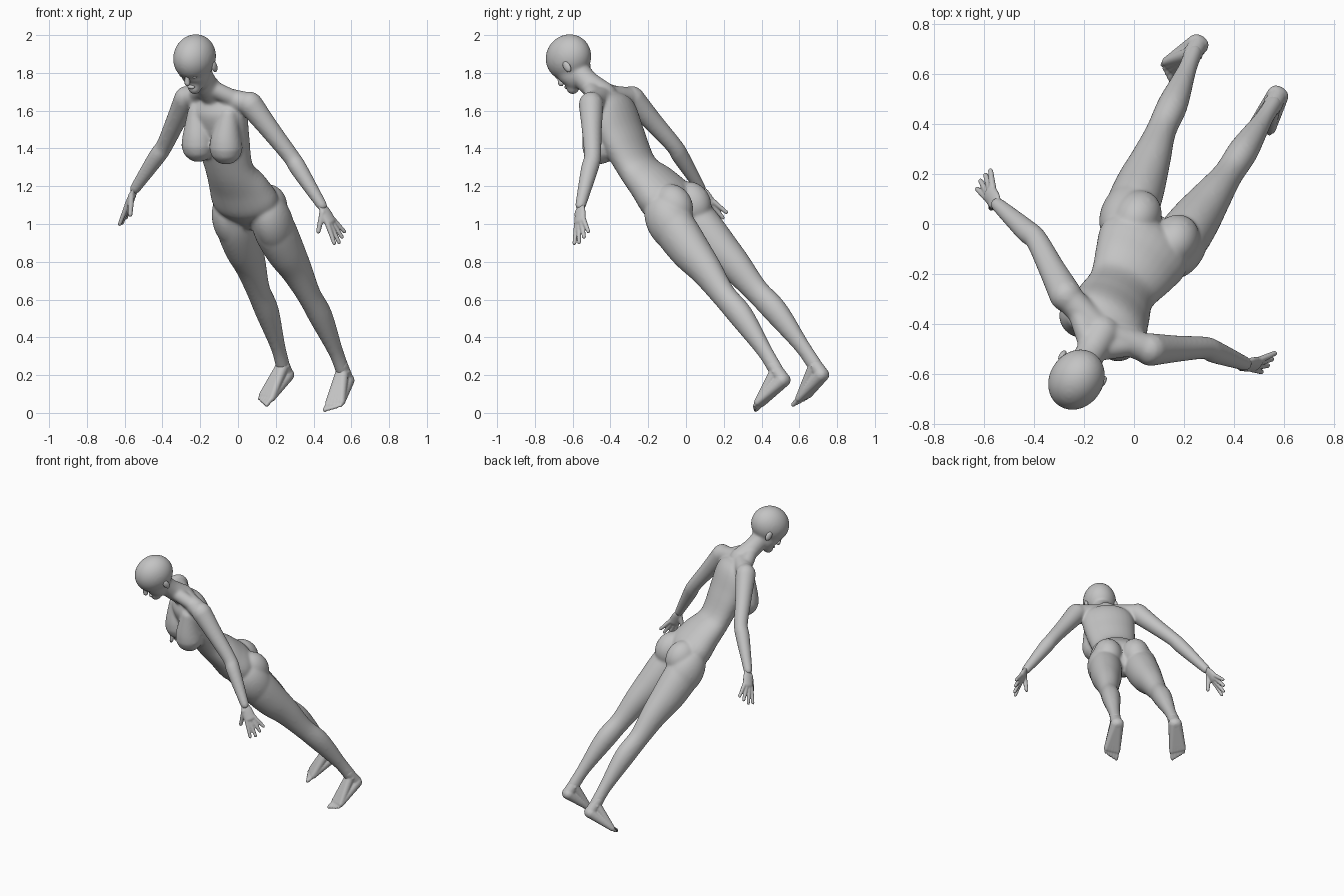
import bpy, bmesh, math
from mathutils import Vector, Matrix

old = bpy.data.objects.get("Cube")
if old:
    bpy.data.objects.remove(old, do_unlink=True)

skin = bpy.data.materials.new("plain grey")
skin.use_nodes = True
grey = (.55, .55, .55, 1)
skin.diffuse_color = grey
skin.node_tree.nodes["Principled BSDF"].inputs["Base Color"].default_value = grey

bm = bmesh.new()
segments = 28
sideways = Vector((1, 0, 0))
backward = Vector((0, 1, 0))
upward = Vector((0, 0, 1))

# The whole figure leans forward and turns about its feet
left = Vector((.84, -.54, -.075)).normalized()
up = Vector((-.256, -.512, .82))
up = (up - left * up.dot(left)).normalized()
pose = Matrix((left, up.cross(left), up)).transposed()


def middle(y, z):
    return Vector((0, y, z))


def spline(rows, steps=5):
    """Smooth curve through all rows, ends included."""
    padded = [rows[0] * 2 - rows[1], *rows, rows[-1] * 2 - rows[-2]]
    curve = []
    for before, start, end, after in zip(padded, padded[1:], padded[2:], padded[3:]):
        leave, arrive = (end - before) / 2, (after - start) / 2
        for step in range(steps):
            t = step / steps
            ease = t * t * (3 - 2 * t)
            curve.append(start.lerp(end, ease) + leave * t * (1 - t) ** 2
                         - arrive * t * t * (1 - t))
    return curve + [rows[-1]]


def tube(rows, flat=1, across=sideways):
    """Rounded loft of ellipses through (point, half width) rows."""
    centres = spline([point for point, width in rows])
    widths = [row.x for row in spline([sideways * width for point, width in rows])]
    heading = [(b - a).normalized() for a, b in zip(centres, centres[1:])]
    heading.append(heading[-1])
    rings = list(zip(centres, heading, widths))

    def cap(ring, sign):
        centre, along, width = ring
        reach = width * min(flat, 1) * sign
        return [(centre + along * reach * math.sin(angle), along, width * math.cos(angle))
                for angle in (.5, 1, 1.3)]

    rings = cap(rings[0], -1)[::-1] + rings + cap(rings[-1], 1)
    loops = []
    for centre, along, width in rings:
        wide = (across - along * across.dot(along)).normalized()
        deep = along.cross(wide) * flat
        loop = []
        for index in range(segments):
            angle = math.tau * index / segments
            offset = wide * math.cos(angle) + deep * math.sin(angle)
            loop.append(bm.verts.new(centre + offset * width))
        loops.append(loop)
    for lower, upper in zip(loops, loops[1:]):
        for index in range(segments):
            after = (index + 1) % segments
            bm.faces.new((lower[index], lower[after], upper[after], upper[index]))
    bm.faces.new(loops[0][::-1])
    bm.faces.new(loops[-1])


def rod(start, end, first, last):
    tube([(start, first), (end, last)], across=Vector((.3, .9, .2)))


def ball(centre, size):
    place = Matrix.Translation(centre) @ Matrix.Diagonal((*size, 1))
    bmesh.ops.create_uvsphere(bm, u_segments=28, v_segments=18, radius=1, matrix=place)


def mirror_half():
    half = bm.verts[:] + bm.edges[:] + bm.faces[:]
    twin = bmesh.ops.duplicate(bm, geom=half)["geom"]
    bmesh.ops.scale(bm, vec=(-1, 1, 1),
                    verts=[item for item in twin if isinstance(item, bmesh.types.BMVert)])


def finish(name, voxel, rounds):
    """Fuse the parts built so far into one soft skin."""
    bmesh.ops.recalc_face_normals(bm, faces=bm.faces)
    mesh = bpy.data.meshes.new(name)
    bm.to_mesh(mesh)
    bm.clear()
    mesh.materials.append(skin)
    part = bpy.data.objects.new(name, mesh)
    bpy.context.collection.objects.link(part)
    fuse = part.modifiers.new("fuse", 'REMESH')
    fuse.mode = 'VOXEL'
    fuse.voxel_size = voxel
    fuse.use_smooth_shade = True
    soften = part.modifiers.new("soften", 'SMOOTH')
    soften.factor = .5
    soften.iterations = rounds
    part.rotation_euler = pose.to_euler()
    part.location = (.37, .56, .09)


# Joints of the left half, standing upright
shoulder = Vector((.2, .02, 1.89))
elbow = Vector((.4, -.03, 1.6))
wrist = Vector((.59, -.14, 1.38))
knuckles = Vector((.635, -.17, 1.3))
hip = Vector((.108, 0, 1.2))
knee = Vector((.16, .065, .62))
ankle = Vector((.19, .11, .1))
heel = Vector((.19, .115, .04))
toe_root = Vector((.215, -.075, .02))
neck_base = middle(0, 1.94)
neck = middle(-.04, 2.05)

# Arm and shoulder slope
tube([(neck_base, .055), (shoulder, .058)], across=backward)
rod(neck - upward * .02, shoulder.lerp(neck_base, .3), .045, .045)
tube([(shoulder, .066), (shoulder.lerp(elbow, .5), .053), (elbow, .045),
      (elbow.lerp(wrist, .25), .046), (wrist, .029)], across=backward)

# Leg with calf
tube([(hip, .095), (hip.lerp(knee, .2) - backward * .01, .106),
      (hip.lerp(knee, .45) - backward * .01, .098), (hip.lerp(knee, .7), .079), (knee, .06),
      (knee.lerp(ankle, .3) + backward * .015, .06),
      (knee.lerp(ankle, .75) + backward * .01, .038), (ankle, .036)], 1.12)
ball(Vector((.13, -.005, 1.13)), (.098, .118, .17))

# Bust and buttock
tube([(Vector((.1, -.06, 1.86)), .05), (Vector((.09, -.12, 1.76)), .08),
      (Vector((.088, -.145, 1.71)), .089)])
ball(Vector((.09, .05, 1.2)), (.095, .107, .12))
mirror_half()

# Torso from crotch to collar
tube([(middle(0, 1.16), .12), (middle(-.01, 1.26), .192), (middle(-.03, 1.38), .175),
      (middle(-.06, 1.52), .142), (middle(-.04, 1.7), .16), (middle(-.01, 1.86), .165),
      (neck_base, .08)], .64)

# Neck, skull and jaw
tube([(neck_base, .07), (neck, .061), (middle(-.06, 2.14), .064)])
ball(middle(-.062, 2.228), (.108, .13, .12))
tube([(middle(-.138, 2.085), .037), (middle(-.108, 2.12), .07), (middle(-.08, 2.2), .092)], .97)
finish("body", .0065, 26)

# Brow, eye and ear
rod(Vector((.02, -.17, 2.2)), Vector((.06, -.154, 2.2)), .01, .008)
ball(Vector((.036, -.157, 2.175)), (.02, .015, .01))
ball(Vector((.096, -.045, 2.165)), (.013, .021, .034))
mirror_half()

# Nose and lips
rod(middle(-.167, 2.19), middle(-.184, 2.145), .011, .016)
ball(middle(-.163, 2.108), (.024, .014, .011))
finish("face_features", .005, 4)

# Palm, fingers and thumb
tube([(wrist.lerp(elbow, .08), .025), (wrist, .025), (wrist.lerp(knuckles, .4), .035),
      (knuckles, .039)], .5, backward)
rod(wrist.lerp(elbow, .08), wrist, .024, .021)
for finger in range(4):
    root = knuckles + backward * (finger - 1.5) * .018
    aim = Vector((.045, .02 * finger - .05, -.09)).normalized()
    rod(root, root + aim * (.115 - .01 * abs(finger - 1)), .014, .0105)
thumb = wrist.lerp(knuckles, .3) - backward * .02
rod(thumb, thumb + Vector((-.01, -.07, -.075)), .017, .012)
mirror_half()
finish("hands", .005, 4)

# Feet as five rays from heel and ankle, each ending in a toe
rod(ankle + upward * .04, heel, .035, .038)
ball(ankle, (.041, .02, .02))
for toe in range(5):
    fan = sideways * (toe - 2)
    root = toe_root + fan * .018 + backward * .005 * toe
    rod(heel + fan * .004, root, .036, .018)
    rod(ankle - backward * .01 + fan * .003, root, .03, .018)
    tip = root + Vector((.005, .006 * toe - .05, -.006))
    rod(root, tip, .013, .0125 - .001 * toe)
mirror_half()
finish("feet", .005, 5)
